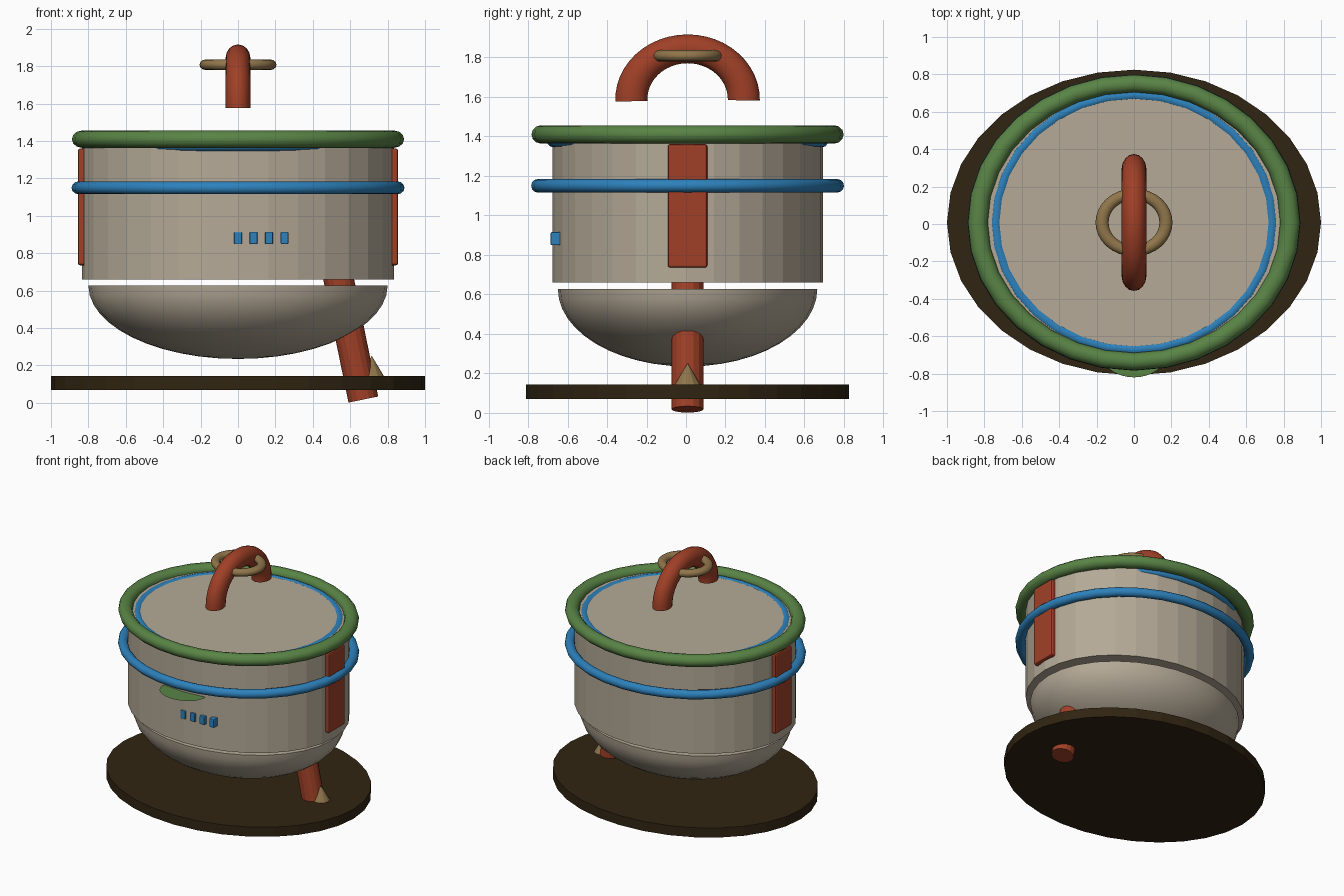
import bpy, bmesh, math
from mathutils import Vector, Matrix

if "Cube" in bpy.data.objects:
    bpy.data.objects.remove(bpy.data.objects["Cube"])

Y = 0.008  # shared centre line in y


def mat(name, r, g, b):
    m = bpy.data.materials.new(name)
    m.diffuse_color = (r, g, b, 1)
    m.use_nodes = True
    m.node_tree.nodes["Principled BSDF"].inputs["Base Color"].default_value = m.diffuse_color
    return m


STONE = mat("warm_grey", 0.46, 0.40, 0.31)
RED = mat("rust_red", 0.35, 0.051, 0.02)
GREEN = mat("leaf_green", 0.10, 0.23, 0.06)
BLUE = mat("blue", 0.026, 0.22, 0.50)
DARK = mat("dark_brown", 0.03, 0.018, 0.006)
TAN = mat("tan", 0.28, 0.18, 0.07)


def finish(name, bm, material, smooth=None):
    bmesh.ops.recalc_face_normals(bm, faces=bm.faces)
    me = bpy.data.meshes.new(name)
    bm.to_mesh(me)
    bm.free()
    ob = bpy.data.objects.new(name, me)
    bpy.context.collection.objects.link(ob)
    me.materials.append(material)
    if smooth:
        bpy.ops.object.select_all(action='DESELECT')
        ob.select_set(True)
        bpy.context.view_layer.objects.active = ob
        bpy.ops.object.shade_smooth_by_angle(angle=math.radians(smooth))
    return ob


def drum(name, a, b, z0, z1, material, sides=32):
    """Upright elliptical cylinder."""
    bm = bmesh.new()
    bmesh.ops.create_cone(bm, cap_ends=True, segments=sides, radius1=1, radius2=1, depth=1)
    bmesh.ops.scale(bm, vec=(a, b, z1 - z0), verts=bm.verts)
    bmesh.ops.translate(bm, vec=(0, Y, (z0 + z1) / 2), verts=bm.verts)
    return finish(name, bm, material)


def tube(name, major, minor, scale, centre, material, segs=32, ring=12, arc=None, upright=False):
    """Stretched torus; arc gives an open, capped stretch of it in degrees."""
    bm = bmesh.new()
    start, end = arc or (0, 360)
    count = segs if arc is None else segs + 1
    loops = []
    for i in range(count):
        t = math.radians(start + (end - start) * i / segs)
        loop = []
        for j in range(ring):
            p = 2 * math.pi * j / ring
            r = major + minor * math.cos(p)
            v = Vector((r * math.cos(t), r * math.sin(t), minor * math.sin(p)))
            if upright:
                v = Vector((v.z, v.x, v.y))
            v = Vector([v[k] * scale[k] + centre[k] for k in range(3)])
            loop.append(bm.verts.new(v))
        loops.append(loop)
    for i in range(segs):
        p, q = loops[i], loops[(i + 1) % count]
        for j in range(ring):
            k = (j + 1) % ring
            bm.faces.new((p[j], q[j], q[k], p[k]))
    if arc:
        bm.faces.new(loops[0])
        bm.faces.new(loops[-1])
    return finish(name, bm, material, 40)


def block(name, size, centre, bevel, material):
    bm = bmesh.new()
    bmesh.ops.create_cube(bm, size=1)
    bmesh.ops.scale(bm, vec=size, verts=bm.verts)
    bmesh.ops.translate(bm, vec=centre, verts=bm.verts)
    bmesh.ops.bevel(bm, geom=bm.edges[:], offset=bevel, segments=2, profile=0.5, affect='EDGES')
    return finish(name, bm, material)


# Base plate and drum body
drum("base_plate", 1.0, 0.817, 0.07, 0.145, DARK)
drum("body", 0.835, 0.685, 0.66, 1.41, STONE)

# Rounded bowl under the body: lower half of a sphere, capped
bm = bmesh.new()
bmesh.ops.create_uvsphere(bm, u_segments=32, v_segments=24, radius=1)
cut = bmesh.ops.bisect_plane(bm, geom=bm.verts[:] + bm.edges[:] + bm.faces[:], dist=1e-4,
                             plane_co=(0, 0, 0), plane_no=(0, 0, 1), clear_outer=True)
bmesh.ops.holes_fill(bm, edges=[e for e in bm.edges if e.is_boundary])
bmesh.ops.scale(bm, vec=(0.80, 0.657, 0.393), verts=bm.verts)
bmesh.ops.translate(bm, vec=(0, Y, 0.628), verts=bm.verts)
finish("bowl", bm, STONE, 40)

# Rim, gasket and band
tube("rim", 0.835, 0.053, (1, 0.89, 0.87), (0, Y, 1.41), GREEN)
tube("gasket", 0.74, 0.036, (1, 0.92, 1), (0, Y, 1.381), BLUE)
tube("band", 0.853, 0.037, (1, 0.89, 0.92), (0, Y, 1.15), BLUE)

# Lid handle and the loose ring around it
tube("handle", 0.285, 0.081, (0.82, 1, 0.9), (0, Y, 1.587), RED, segs=24, ring=16,
     arc=(-1, 182), upright=True)
tube("handle_ring", 0.171, 0.035, (1, 0.88, 0.82), (0, Y, 1.808), TAN)

# Side straps
for side, label in ((-1, "left"), (1, "right")):
    block(label + "_strap", (0.06, 0.20, 0.625), (side * 0.826, Y, 1.048), 0.012, RED)

# Row of front studs
for i in range(4):
    block("stud_%d" % (i + 1), (0.042, 0.06, 0.066), (i * 0.083, Y - 0.664, 0.882), 0.006, BLUE)

# Thin half-round shelf on the front
bm = bmesh.new()
bmesh.ops.create_circle(bm, cap_ends=True, segments=32, radius=1)
bmesh.ops.scale(bm, vec=(0.18, 0.14, 1), verts=bm.verts)
bmesh.ops.translate(bm, vec=(0, -0.68, 1.06), verts=bm.verts)
finish("front_shelf", bm, GREEN)

# Leaning leg through the base plate, with a small wedge cone beside it
low, high = Vector((0.67, Y, 0.018)), Vector((0.522, Y, 0.74))
axis = high - low
bm = bmesh.new()
turn = axis.to_track_quat('Z', 'Y').to_matrix().to_4x4()
bmesh.ops.create_cone(bm, cap_ends=True, segments=16, radius1=0.081, radius2=0.081,
                      depth=axis.length, matrix=Matrix.Translation((low + high) / 2) @ turn)
finish("leg", bm, RED)

bm = bmesh.new()
bmesh.ops.create_cone(bm, cap_ends=True, segments=12, radius1=0.09, radius2=0, depth=0.15,
                      matrix=Matrix.Translation((0.715, Y, 0.177)))
finish("leg_wedge", bm, TAN)
